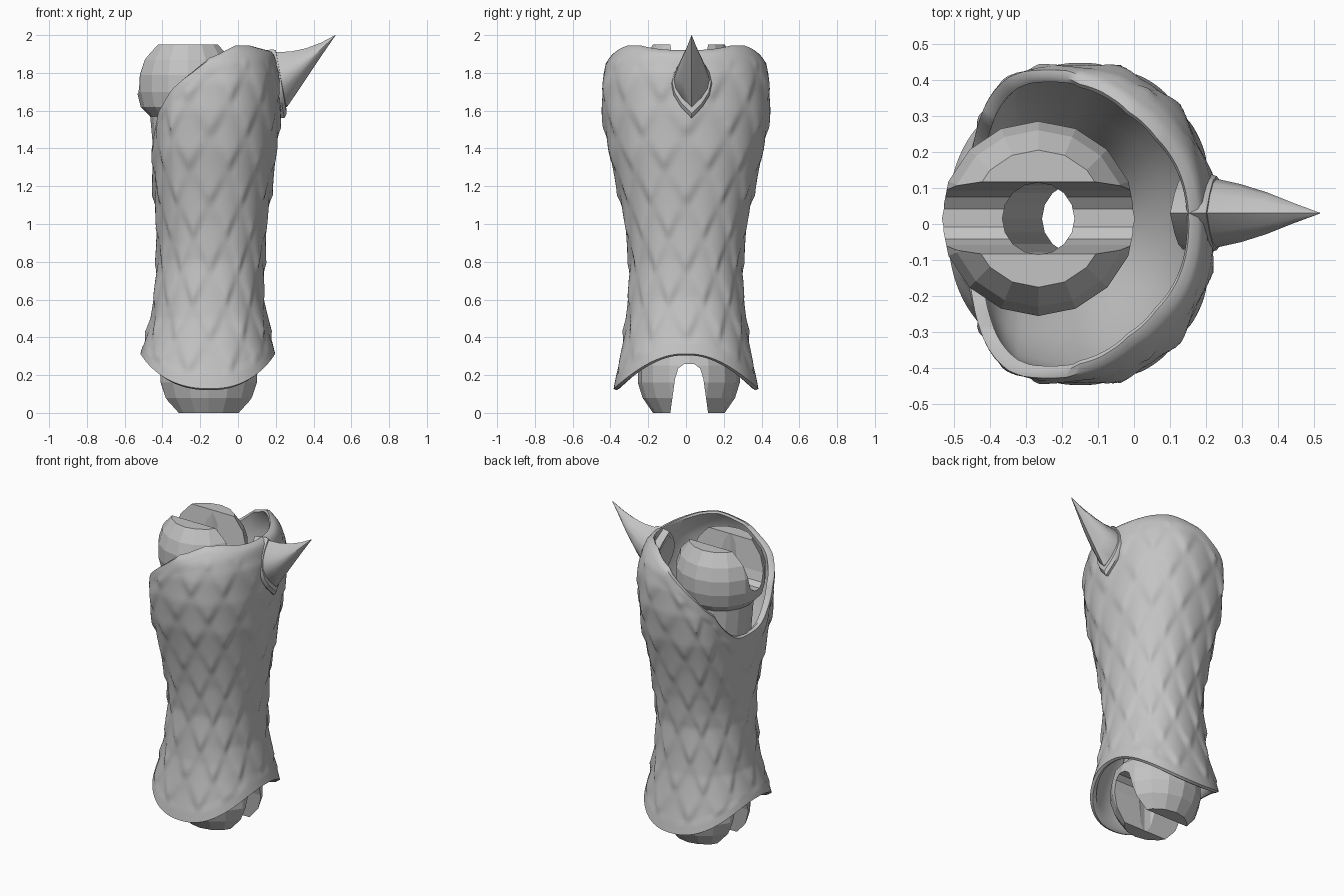
import bpy, bmesh, math
from mathutils import Vector

if "Cube" in bpy.data.objects:
    bpy.data.objects.remove(bpy.data.objects["Cube"])

grey = bpy.data.materials.new("plain grey")
grey.use_nodes = True
grey.diffuse_color = (0.55, 0.55, 0.55, 1)
grey.node_tree.nodes["Principled BSDF"].inputs["Base Color"].default_value = grey.diffuse_color


def table(points, v):
    """Smooth interpolation through (key, value) pairs."""
    if v <= points[0][0]:
        return points[0][1]
    for (k0, a), (k1, b) in zip(points, points[1:]):
        if v <= k1:
            return a + (b - a) * (v - k0) / (k1 - k0)
    return points[-1][1]


def loft(name, rings, cap=True, smooth=None):
    """Skin a list of closed rings with quads."""
    bm = bmesh.new()
    rows = [[bm.verts.new(p) for p in ring] for ring in rings]
    n = len(rows[0])
    for a, b in zip(rows, rows[1:]):
        for i in range(n):
            j = (i + 1) % n
            bm.faces.new((a[i], a[j], b[j], b[i]))
    if cap:
        bm.faces.new(rows[0])
        bm.faces.new(rows[-1])
    bmesh.ops.remove_doubles(bm, verts=bm.verts, dist=1e-5)
    bmesh.ops.recalc_face_normals(bm, faces=bm.faces)
    me = bpy.data.meshes.new(name)
    bm.to_mesh(me)
    bm.free()
    ob = bpy.data.objects.new(name, me)
    bpy.context.collection.objects.link(ob)
    me.materials.append(grey)
    if smooth:
        bpy.ops.object.select_all(action='DESELECT')
        ob.select_set(True)
        bpy.context.view_layer.objects.active = ob
        bpy.ops.object.shade_smooth_by_angle(angle=math.radians(smooth))
    return ob


# Sleeve outline by height: right edge, left edge, half depth
RIGHT = [(.12, .24), (.3, .2), (.4, .175), (.6, .14), (.8, .14), (1, .155), (1.2, .18),
         (1.4, .21), (1.6, .225), (1.8, .22), (1.9, .19), (1.95, .14)]
LEFT = [(.12, -.57), (.32, -.515), (.5, -.46), (.8, -.43), (1, -.435), (1.2, -.45), (1.4, -.46), (1.9, -.44)]
DEPTH = [(.12, .385), (.3, .35), (.5, .315), (.8, .3), (1, .325), (1.2, .365), (1.4, .415),
         (1.6, .445), (1.75, .445), (1.85, .425), (1.95, .36)]
# Top rim height by direction, from the open side round to the spike side
RIM = [(-1, 1.38), (-.95, 1.46), (-.84, 1.6), (-.55, 1.71), (-.21, 1.81), (0, 1.88),
       (.25, 1.92), (.45, 1.945), (.75, 1.945), (1, 1.92)]
AXIS = [(.38, -.155), (1.57, -.265)]
MID_X, MID_Y, SEG, SCALES = -.15, 0, 144, 12


def spow(v, p):
    return math.copysign(abs(v) ** p, v)


def outline(ang, z, inset=0, bump=False):
    """Point on the sleeve surface at an angle and height."""
    c, s = math.cos(ang), math.sin(ang)
    n = 2.2 if c > 0 else 2.2 + 1.1 * min(max(z - .9, 0) / .6, 1) * min(1, -c * 2)
    rx = table(RIGHT, z) - MID_X if c > 0 else MID_X - table(LEFT, z)
    if bump:
        # overlapping pointed scales, raised toward the lower tip
        u, v = ang / math.tau * SCALES, -z / .36
        fa, fb = (v + u) % 1, (v - u) % 1
        inset -= .024 * math.prod(f * min(1, (1 - f) / .2) for f in (fa, fb)) - .005
    return Vector((MID_X + (rx - inset) * spow(c, 2 / n),
                   MID_Y + (table(DEPTH, z) - inset) * spow(s, 2 / n), z))


def sleeve_column(ang):
    """One strip: inner lower wall, rim, scaled outside, rim, inner upper wall."""
    c, s = math.cos(ang), math.sin(ang)
    low, high = .12 + .185 * c * c, table(RIM, c)

    def inner(edge, floor, t, power):
        z = edge + (floor - edge) * t
        p = outline(ang, z, .035)
        core = Vector((table(AXIS, z) + .18 * c, .015 + .18 * s, z))
        return p.lerp(core, t ** power)

    column = [inner(low + .012, .65, 1 - i / 10, 3) for i in range(11)]
    column.append(outline(ang, low, .018))
    for i in range(81):
        z = low + .008 + (high - low - .016) * i / 80
        column.append(outline(ang, z, 0, 3 < i < 77))
    column.append(outline(ang, high, .018))
    column += [inner(high - .012, 1.05, i / 12, 2.5) for i in range(13)]
    return column


columns = [sleeve_column(math.tau * i / SEG) for i in range(SEG)]
loft("scaled_sleeve", list(zip(*columns)), cap=False, smooth=50)


# Inner shaft with a faceted ball joint at each end
def disc(z, r, sides=16):
    return [(table(AXIS, z) + r * math.cos(math.tau * i / sides),
             .015 + r * math.sin(math.tau * i / sides), z) for i in range(sides)]


ball = [(0, .19), (.08, .245), (.16, .27), (.25, .27), (.33, .25), (.38, .2)]
profile = ball + [(1.95 - z, r) for z, r in reversed(ball)]
shaft = loft("ball_joint_shaft", [disc(z, r) for z, r in profile])

# Cutters: a bore along the shaft, and a slot across each ball
bore = [disc(z, .1) for z in (-.1, .38, 1.57, 2.05)]
cutters = [loft("bore_cutter", bore)]
half = [(.11, -.05), (.1, 0), (.075, .18), (.058, .235), (.025, .26)]
slot = half + [(-y, z) for y, z in reversed(half)]
for flip in (False, True):
    rings = [[(x, .017 + y, 1.95 - z if flip else z) for y, z in slot] for x in (-.8, .5)]
    cutters.append(loft("slot_cutter", rings))
bpy.context.view_layer.objects.active = shaft
for cutter in cutters:
    cutter.hide_render = True
    mod = shaft.modifiers.new("cut", 'BOOLEAN')
    mod.operation, mod.solver, mod.object = 'DIFFERENCE', 'EXACT', cutter
    bpy.ops.object.modifier_apply(modifier=mod.name)
    bpy.data.objects.remove(cutter)


# Spike with ridges above and below, and its collar
def lens(top, bottom, width, steps=6):
    ring = []
    for i in range(2 * steps):
        side = 1 if i < steps else -1
        t = (i % steps) / steps
        t = t if side > 0 else 1 - t
        p = Vector((top[0], 0, top[1])).lerp(Vector((bottom[0], 0, bottom[1])), t)
        ring.append((p.x, .03 + side * width * math.sin(math.pi * t) ** .9, p.z))
    return ring


loft("spike", [lens((.1, 1.88), (.17, 1.62), .09),
               lens((.2, 1.91), (.26, 1.62), .095),
               lens((.28, 1.913), (.315, 1.7), .08),
               lens((.36, 1.93), (.375, 1.79), .058),
               lens((.44, 1.96), (.445, 1.895), .028),
               lens((.515, 2), (.516, 1.998), .001)], smooth=35)
loft("spike_collar", [lens((.1, 1.91), (.17, 1.57), .1),
                      lens((.18, 1.925), (.245, 1.56), .108),
                      lens((.2, 1.92), (.258, 1.585), .103),
                      lens((.205, 1.9), (.255, 1.62), .09)], smooth=35)
